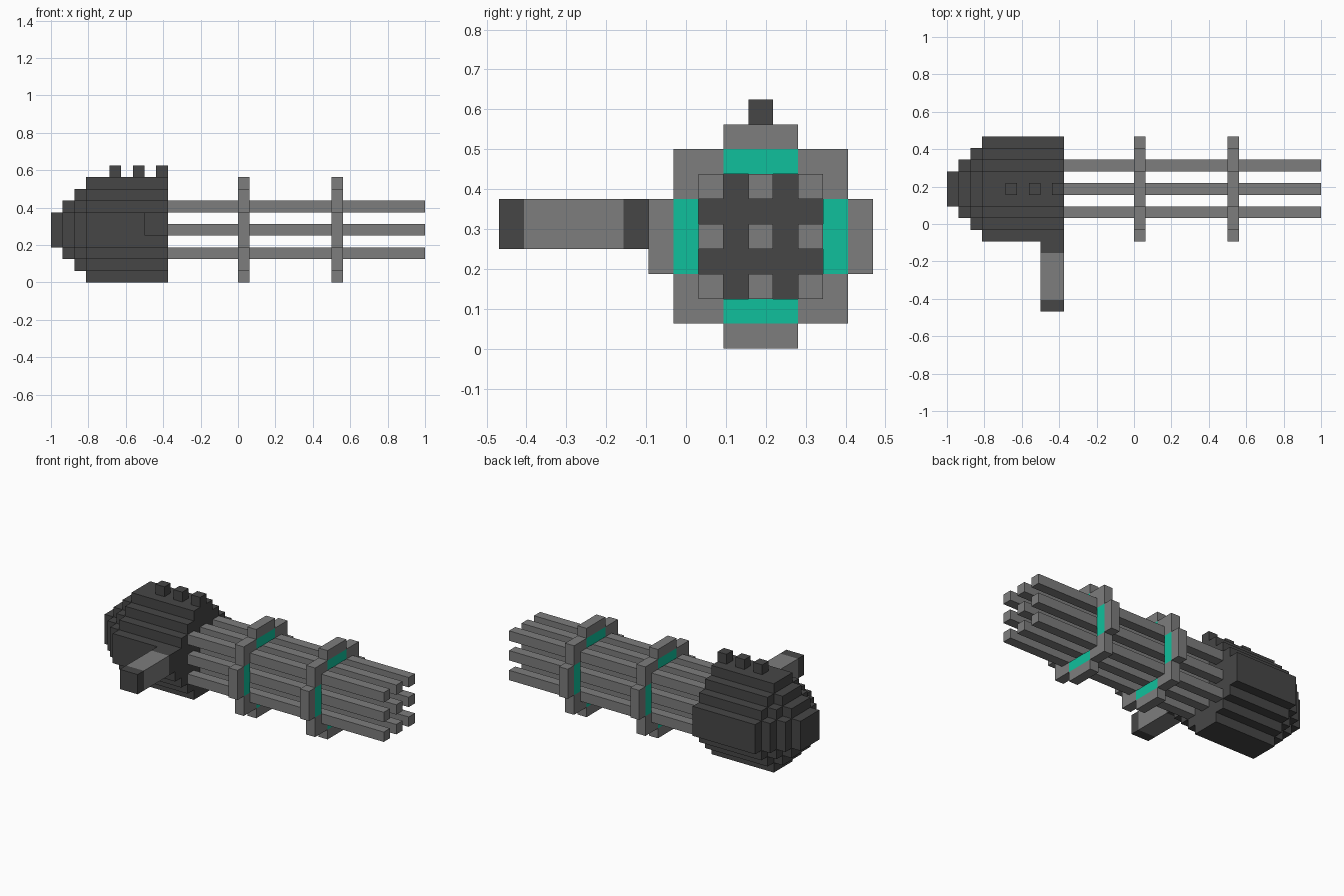
import bpy, bmesh

cube = bpy.data.objects.get("Cube")
if cube:
    bpy.data.objects.remove(cube, do_unlink=True)

U = 0.0625                 # block size
CY, CZ = 0.1875, 0.28125   # long axis of the barrel cluster


def material(name, rgb):
    m = bpy.data.materials.new(name)
    m.use_nodes = True
    m.diffuse_color = (*rgb, 1)
    m.node_tree.nodes["Principled BSDF"].inputs["Base Color"].default_value = (*rgb, 1)
    return m


DARK = material("dark_grey", (0.062, 0.062, 0.062))
GREY = material("mid_grey", (0.205, 0.205, 0.205))
TEAL = material("teal", (0.005, 0.53, 0.335))


def prisms(name, parts, mat):
    """Extrude y-z outlines (in blocks, around the axis) along x; parts = [(outline, x0, x1)]."""
    bm = bmesh.new()
    for outline, x0, x1 in parts:
        face = bm.faces.new([bm.verts.new((x0, CY + y * U, CZ + z * U)) for y, z in outline])
        new = bmesh.ops.extrude_face_region(bm, geom=[face], use_keep_orig=True)["geom"]
        verts = [v for v in new if isinstance(v, bmesh.types.BMVert)]
        bmesh.ops.translate(bm, verts=verts, vec=(x1 - x0, 0, 0))
    bmesh.ops.recalc_face_normals(bm, faces=bm.faces)
    mesh = bpy.data.meshes.new(name)
    bm.to_mesh(mesh)
    bm.free()
    mesh.materials.append(mat)
    obj = bpy.data.objects.new(name, mesh)
    bpy.context.collection.objects.link(obj)
    return obj


def rect(y0, z0, y1, z1):
    return [(y0, z0), (y1, z0), (y1, z1), (y0, z1)]


def turns(outline):
    """The outline repeated at four quarter turns around the axis."""
    result = []
    for _ in range(4):
        result.append(outline)
        outline = [(-z, y) for y, z in outline]
    return result


def stepped_round(r):
    """Stepped circle outline with three-block flats."""
    a, b, quarter = r, 1.5, []
    while a > 1.5:
        quarter += [(a, b), (a - 1, b)]
        a, b = a - 1, b + 1
    quarter.append((a, b))
    return sum(turns(quarter), [])


# Motor housing with a stepped rear cap
prisms("housing", [(stepped_round(4.5), -0.8125, -0.375)], DARK)
for i, r in enumerate((3.5, 2.5, 1.5)):
    x = -0.8125 - i * U
    prisms(f"rear_cap_{i + 1}", [(stepped_round(r), x - U, x)], DARK)

# Knobs on top of the housing
for i, x in enumerate((-0.6875, -0.5625, -0.4375)):
    prisms(f"top_knob_{i + 1}", [(rect(-0.5, 4.5, 0.5, 5.5), x, x + U)], DARK)

# Side handle: dark mount, grey grip, dark end
for name, y0, y1, mat in (("handle_mount", -5.5, -4.5, DARK),
                          ("handle_grip", -9.5, -5.5, GREY),
                          ("handle_end", -10.5, -9.5, DARK)):
    prisms(name, [(rect(y0, -0.5, y1, 1.5), -0.5, -0.375)], mat)

# Nine square barrels in a grid
for y in (-2, 0, 2):
    for z in (-2, 0, 2):
        prisms(f"barrel_{y // 2 + 2}_{z // 2 + 2}",
               [(rect(y - 0.5, z - 0.5, y + 0.5, z + 0.5), -0.375, 1.0)], GREY)

# Two clamp rings: grey corners and outer pads, teal inserts between
corner = [(3.5, 1.5), (3.5, 3.5), (1.5, 3.5), (1.5, 2.5), (2.5, 2.5), (2.5, 1.5)]
for label, x in (("rear", 0.0), ("front", 0.5)):
    frame = turns(corner) + turns(rect(3.5, -1.5, 4.5, 1.5))
    prisms(f"{label}_ring", [(o, x, x + U) for o in frame], GREY)
    prisms(f"{label}_ring_inserts",
           [(o, x, x + U) for o in turns(rect(2.5, -1.5, 3.5, 1.5))], TEAL)
